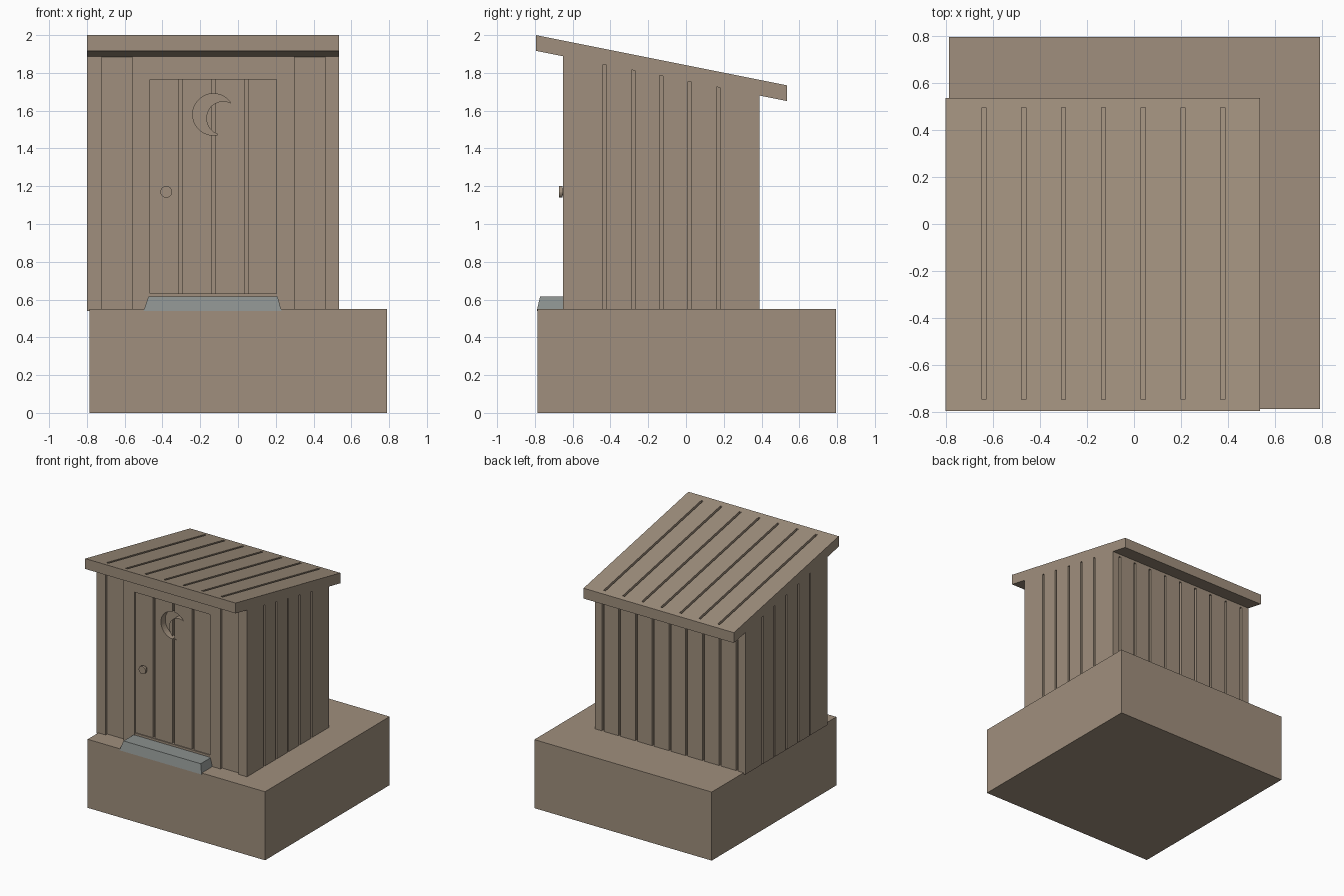
import bpy, bmesh, math

if "Cube" in bpy.data.objects:
    bpy.data.objects.remove(bpy.data.objects["Cube"])


def material(name, rgb):
    m = bpy.data.materials.new(name)
    m.use_nodes = True
    m.diffuse_color = (*rgb, 1)
    m.node_tree.nodes["Principled BSDF"].inputs["Base Color"].default_value = (*rgb, 1)
    return m


wood = material("weathered_wood", (0.35, 0.275, 0.205))
stone = material("grey_stone", (0.26, 0.28, 0.27))


def add_prism(bm, points, axis, lo, hi):
    """Extrude a flat outline along x (outline in y, z) or y (outline in x, z)."""
    def at(t, u, v):
        return (t, u, v) if axis == "x" else (u, t, v)
    ends = [[bm.verts.new(at(t, u, v)) for u, v in points] for t in (lo, hi)]
    n = len(points)
    for ring in ends:
        bm.faces.new(ring)
    for i in range(n):
        j = (i + 1) % n
        bm.faces.new((ends[0][i], ends[0][j], ends[1][j], ends[1][i]))


def make(name, prisms, mat=wood):
    bm = bmesh.new()
    for p in prisms:
        add_prism(bm, *p)
    bmesh.ops.recalc_face_normals(bm, faces=bm.faces)
    mesh = bpy.data.meshes.new(name)
    bm.to_mesh(mesh)
    bm.free()
    mesh.materials.append(mat)
    ob = bpy.data.objects.new(name, mesh)
    bpy.context.collection.objects.link(ob)
    return ob


def rect(u0, u1, v0, v1):
    return [(u0, v0), (u1, v0), (u1, v1), (u0, v1)]


def carve(ob, prisms):
    """Cut the prisms out of the object and bake the result."""
    cutter = make("cutter", prisms)
    mod = ob.modifiers.new("carve", "BOOLEAN")
    mod.operation, mod.solver, mod.object = "DIFFERENCE", "EXACT", cutter
    bpy.context.view_layer.update()
    deps = bpy.context.evaluated_depsgraph_get()
    mesh = bpy.data.meshes.new_from_object(ob.evaluated_get(deps))
    ob.modifiers.clear()
    ob.data = mesh
    bpy.data.objects.remove(cutter)


# Main dimensions
LEFT, RIGHT, MID = -0.8, 0.535, -0.13
FRONT, BACK = -0.65, 0.39
EAVE_FRONT, EAVE_BACK = -0.795, 0.535
FLOOR, DEPTH, HALF = 0.54, 0.02, 0.009


def roof_z(y):
    return 2.0 - 0.2 * (y - EAVE_FRONT)


THICK = 0.083

# Ground block
make("ground_block", [(rect(-0.785, 0.79, 0, 0.55), "y", -0.785, 0.795)])

# Walls with a sloping top
walls = make("walls", [([(FRONT, FLOOR), (BACK, FLOOR), (BACK, roof_z(BACK) - THICK),
                         (FRONT, roof_z(FRONT) - THICK)], "x", LEFT, RIGHT)])

# Recessed front panels and door opening
carve(walls, [(rect(a, b, 0.5, 2), "y", -0.8, FRONT + DEPTH)
              for a, b in ((-0.72, -0.56), (0.30, 0.46))]
      + [(rect(-0.465, 0.205, 0.5, 1.765), "y", -0.8, FRONT + 0.015)])

# Plank grooves on the door, sides and back
grooves = [(rect(x - HALF, x + HALF, 0.62, 1.764), "y", -0.8, FRONT + 0.015 + DEPTH)
           for x in (MID - 0.173, MID, MID + 0.173)]
for i in range(5):
    y = -0.43 + 0.15 * i
    outline = rect(y - HALF, y + HALF, 0.5, roof_z(y) - THICK)
    outline = rect(y - HALF, y + HALF, 0.5, 1.845 - 0.03 * i)
    grooves += [(outline, "x", LEFT - 0.1, LEFT + DEPTH),
                (outline, "x", RIGHT - DEPTH, RIGHT + 0.1)]
for i in range(-4, 5):
    x = MID + 0.149 * i
    grooves.append((rect(x - HALF, x + HALF, 0.5, 1.66), "y", BACK - DEPTH, BACK + 0.1))
carve(walls, grooves)


# Crescent window: an outer arc and a smaller offset arc back
def arc(cx, cz, r, start, end, n=28):
    steps = [math.radians(start + (end - start) * i / n) for i in range(n)]
    return [(cx + r * math.cos(a), cz + r * math.sin(a)) for a in steps]


crescent = arc(MID, 1.58, 0.11, 33.5, 284.2) + arc(-0.078, 1.56, 0.09, 254, 63.7)
carve(walls, [(crescent, "y", -0.8, FRONT + 0.07)])

# Door sill
make("door_sill", [(rect(-0.465, 0.205, FLOOR, 0.632), "y", FRONT + 0.007, FRONT + 0.05)])

# Sloping roof with grooves
roof = make("roof", [([(EAVE_FRONT, 2.0), (EAVE_BACK, roof_z(EAVE_BACK)),
                       (EAVE_BACK, roof_z(EAVE_BACK) - THICK), (EAVE_FRONT, 2.0 - THICK)],
                      "x", LEFT, RIGHT)])
y0, y1 = -0.745, 0.495
slot = [(y0, roof_z(y0) - DEPTH), (y1, roof_z(y1) - DEPTH),
        (y1, roof_z(y1) + 0.1), (y0, roof_z(y0) + 0.1)]
carve(roof, [(slot, "x", MID + 0.169 * i - HALF, MID + 0.169 * i + HALF)
             for i in range(-3, 4)])

# Stone step with sloping front and ends
step = make("step", [([(-0.5, FLOOR), (0.23, FLOOR), (0.21, 0.615), (-0.475, 0.615)],
                      "y", -0.79, FRONT + 0.01)], stone)
for v in step.data.vertices:
    if v.co.z > 0.6 and v.co.y < -0.7:
        v.co.y += 0.017


# Door knob: narrow stem and round head
def disc(r):
    return arc(-0.38, 1.17, r, 0, 360, 20)


make("door_knob", [(disc(0.018), "y", -0.66, FRONT + 0.03),
                   (disc(0.031), "y", -0.673, -0.655)])
